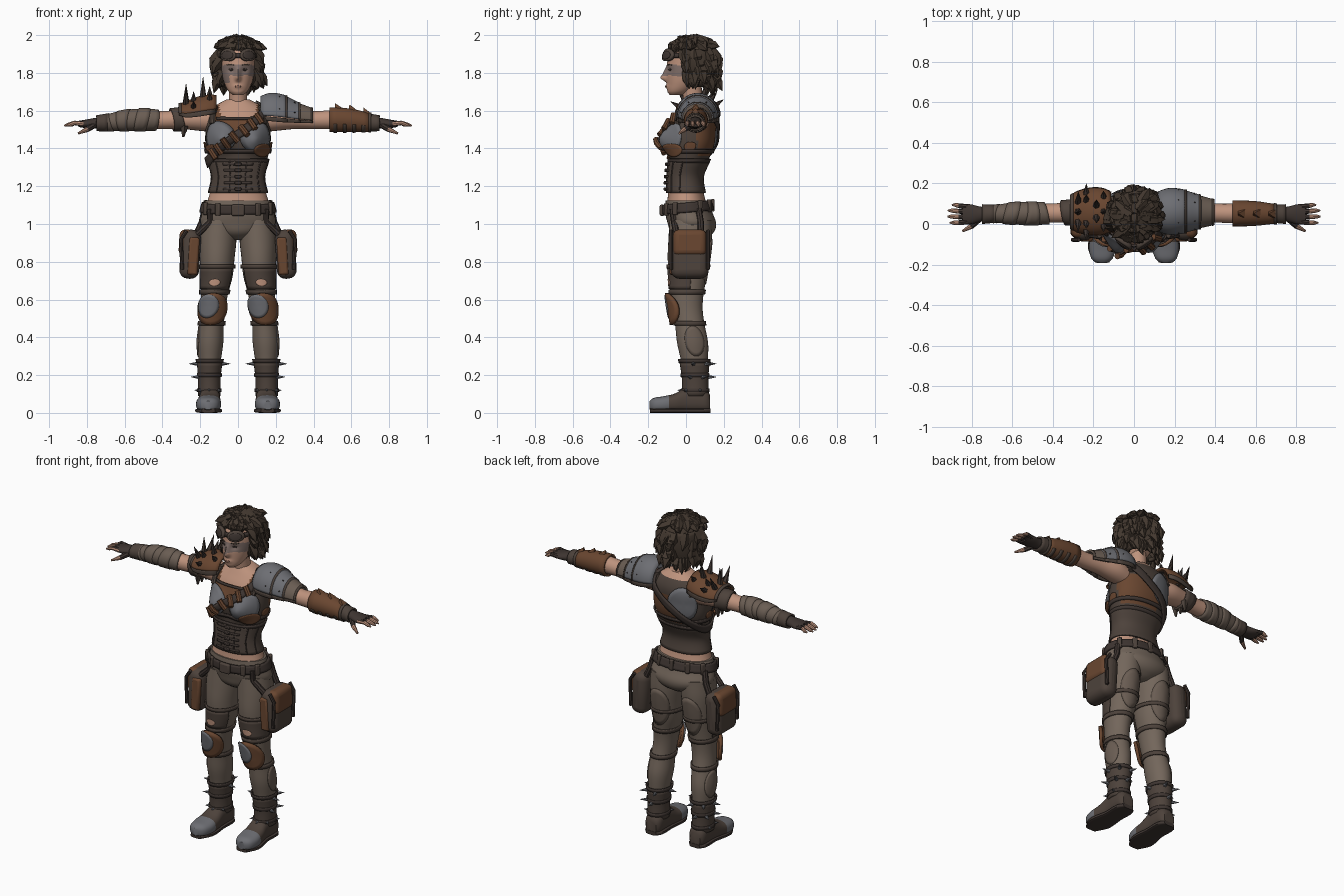
import bpy, bmesh, math, random
from mathutils import Vector

if "Cube" in bpy.data.objects:
    bpy.data.objects.remove(bpy.data.objects["Cube"])
random.seed(4)
PAL = dict(skin='be937d', pants='73665b', dark_leather='4d423b', rust_leather='694630', metal='6d6e73',
           hair='43382f', strap='3e3531', wrap='6a5d53', grime='82706a', lip_brown='8a6556')

def lin(c):
    c = int(c, 16) / 255
    return c / 12.92 if c < .04045 else ((c + .055) / 1.055) ** 2.4

MATS = {}
for k, h in PAL.items():
    MATS[k] = bpy.data.materials.new(k)
    MATS[k].diffuse_color = (lin(h[:2]), lin(h[2:4]), lin(h[4:]), 1)

def mk(name, V, F, mat, rule=None, thick=0, sharp=40):
    me = bpy.data.meshes.new(name)
    me.from_pydata([tuple(v) for v in V], [], F)
    bm = bmesh.new(); bm.from_mesh(me)
    bmesh.ops.recalc_face_normals(bm, faces=bm.faces)
    bm.to_mesh(me); bm.free()
    used = [mat]
    me.materials.append(MATS[mat])
    for p in me.polygons:
        m = rule(p.center) if rule else mat
        if m not in used:
            used.append(m); me.materials.append(MATS[m])
        p.material_index = used.index(m)
    me.shade_smooth(); me.set_sharp_from_angle(angle=math.radians(sharp))
    ob = bpy.data.objects.new(name, me)
    bpy.context.collection.objects.link(ob)
    if thick:
        md = ob.modifiers.new('thickness', 'SOLIDIFY'); md.thickness = thick; md.offset = 0
    return ob

def surf(secs, axis='z', e=1, s=1):
    """Smooth tube surface from sections (t, centre a, centre b, radius a, radius b)."""
    S = sorted(secs)
    n = len(S)
    def tan(i, k):
        a, b = S[max(i - 1, 0)], S[min(i + 1, n - 1)]
        return (b[k] - a[k]) / (b[0] - a[0])
    def f(a, t, o=0):
        tc = min(max(t, S[0][0]), S[-1][0])
        i = max(j for j in range(n - 1) if S[j][0] <= tc)
        h = S[i + 1][0] - S[i][0]; u = (tc - S[i][0]) / h
        ca, cb, ra, rb = [(2*u**3 - 3*u*u + 1) * S[i][k] + (3*u*u - 2*u**3) * S[i + 1][k]
                          + h * ((u**3 - 2*u*u + u) * tan(i, k) + (u**3 - u*u) * tan(i + 1, k)) for k in (1, 2, 3, 4)]
        c, d = math.cos(math.radians(a)), math.sin(math.radians(a))
        p = ca + (ra + o) * math.copysign(abs(c) ** e, c)
        q = cb + (rb + o) * math.copysign(abs(d) ** e, d)
        v = {'z': (p, q, t), 'x': (t, p, q), 'y': (p, t, q)}[axis]
        return Vector((v[0] * s, v[1], v[2]))
    return f

def sheet(name, f, t0, t1, mat, a0=0, a1=360, off=0, na=28, nt=10, thick=0, rule=None):
    full = a1 - a0 == 360
    w = na if full else na + 1
    V = [f(a0 + (a1 - a0) * i / na, t0 + (t1 - t0) * j / nt, off) for j in range(nt + 1) for i in range(w)]
    F = [(j*w + i, j*w + (i + 1) % w, (j + 1)*w + (i + 1) % w, (j + 1)*w + i) for j in range(nt) for i in range(na)]
    if full and not thick:
        F += [tuple(range(w)), tuple(nt * w + i for i in range(w))]
    return mk(name, V, F, mat, rule, thick)

def disc(name, f, ac, tc, ra, rt, mat, off=.006, thick=.006, n=24, rule=None):
    V = [f(ac, tc, off)]; F = []
    for k in range(1, 5):
        for i in range(n):
            th = 2 * math.pi * i / n
            V.append(f(ac + ra * k / 4 * math.cos(th), tc + rt * k / 4 * math.sin(th), off))
    for i in range(n):
        j = (i + 1) % n
        F.append((0, 1 + i, 1 + j))
        F += [(1 + k*n + i, 1 + k*n + j, 1 + (k + 1)*n + j, 1 + (k + 1)*n + i) for k in range(3)]
    return mk(name, V, F, mat, rule, thick)

def tubes(name, items, mat, n=8, rule=None):
    V, F = [], []
    for pts, rad in items:
        pts = [Vector(p) for p in pts]; b = len(V); m = len(pts)
        ref = (pts[-1] - pts[0]).orthogonal()
        for i, (p, r) in enumerate(zip(pts, rad)):
            d = (pts[min(i + 1, m - 1)] - pts[max(i - 1, 0)]).normalized()
            u = d.cross(ref).normalized(); v = d.cross(u)
            V += [p + r * (u * math.cos(2*math.pi*k/n) + v * math.sin(2*math.pi*k/n)) for k in range(n)]
        F += [(b + j*n + k, b + j*n + (k+1) % n, b + (j+1)*n + (k+1) % n, b + (j+1)*n + k) for j in range(m-1) for k in range(n)]
        F += [tuple(b + k for k in range(n)), tuple(b + (m-1)*n + k for k in range(n))]
    return mk(name, V, F, mat, rule)

def box(name, c, size, mat, bev=.01, rot=(0, 0, 0), seg=2):
    X, Y, Z = [d / 2 for d in size]
    V = [(x, y, z) for x in (-X, X) for y in (-Y, Y) for z in (-Z, Z)]
    ob = mk(name, V, [(0,1,3,2), (4,6,7,5), (0,4,5,1), (2,3,7,6), (0,2,6,4), (1,5,7,3)], mat)
    ob.location = c; ob.rotation_euler = rot
    md = ob.modifiers.new('round', 'BEVEL'); md.width = bev; md.segments = seg

def bell(d, w): return math.exp(-(d / w) ** 2)
def spike(f, a, t, base, length, off=0):
    p = f(a, t, off); d = (f(a, t, off + .05) - p).normalized()
    return ([p - d * .01, p + d * length], [base, .001])

# torso with bust
T0 = surf([(1.08,0,.005,.175,.11), (1.16,0,0,.15,.095), (1.25,0,-.005,.132,.088), (1.33,0,.015,.152,.1), (1.42,0,.035,.172,.115),
           (1.5,0,.04,.172,.118), (1.57,0,.05,.165,.11), (1.62,0,.055,.13,.085), (1.66,0,.05,.06,.055)], e=.92)
def T(a, t, o=0):
    p = T0(a, t, o)
    if math.sin(math.radians(a)) < 0:
        p.y -= .066 * sum(bell(p.x - c, .06) for c in (-.085, .085)) * bell(t - 1.445, .066)
    return p
def torso_rule(c):
    if c.z < 1.165: return 'skin'
    if c.z > 1.63 or (c.z > 1.562 and abs(c.x) < .095 and c.y < .05): return 'skin'
    if c.y < .02 and c.z > 1.44 and abs(c.x) < .13: return 'rust_leather'
    if c.y > .06 and 1.36 < c.z < 1.54 and c.x > -.06: return 'rust_leather'
    return 'dark_leather'
sheet('torso', T, 1.08, 1.66, 'dark_leather', na=56, nt=56, rule=torso_rule)
sheet('corset', T, 1.165, 1.335, 'dark_leather', off=.008, na=40, thick=.008)
for z in (1.335, 1.385):
    sheet('corset_band', T, z - .01, z + .01, 'strap', off=.008, na=40, nt=1, thick=.008)
tubes('corset_ribs', [([T(a, 1.17 + .16 * k / 4, .01) for k in range(5)], [.005] * 5) for a in range(-165, 0, 30)], 'strap', 6)
for i in range(5):
    z = 1.185 + i * .033
    box('corset_buckle', T(-90, z, .014), (.035, .02, .018), 'strap', .004)
    sheet('corset_lacing', T, z - .006, z + .006, 'strap', -118, -62, off=.012, na=8, nt=1, thick=.008)
sheet('neckline_trim', T, 1.553, 1.566, 'strap', -130, -50, off=.004, na=16, nt=1, thick=.008)
for s, n in ((1, 'left'), (-1, 'right')):
    disc(n + '_breastplate', T, -90 + s * 35, 1.458, 32, .086, 'metal')
    disc(n + '_rust_patch', T, -90 + s * 48, 1.395 - s * .005, 22, .035 if s > 0 else .02, 'rust_leather', .011)
    disc(n + '_side_patch', T, -90 + s * 86, 1.41, 12, .025, 'rust_leather')
    tubes(n + '_shoulder_strap', [([T(-90 + s * 48, 1.53, .006), T(-90 + s * 50, 1.57, .008), T(-90 + s * 56, 1.615, .008),
          T(90 - s * 56, 1.615, .008), T(90 - s * 46, 1.55, .008)], [.016] * 5)], 'dark_leather')
disc('back_plate', T, 118, 1.5, 30, .1, 'metal', .008)
band = lambda a, t, o=0: T(a, t + .15 * math.cos(math.radians(a)), o)
sheet('bandolier', band, 1.448, 1.5, 'strap', off=.016, na=56, nt=3, thick=.01)
tubes('cartridges', [([T(a + k * 5, 1.474 + .15 * math.cos(math.radians(a)) - k * .024, .024) for k in (-1, 0, 1)], [.016] * 3)
      for a in range(-134, -55, 13)], 'rust_leather')

# neck and head
sheet('neck', surf([(1.58,0,.05,.07,.06), (1.64,0,.04,.05,.052), (1.76,0,.025,.05,.055)]), 1.58, 1.76, 'skin', na=20)
H0 = surf([(1.682,0,-.055,.025,.03), (1.7,0,-.04,.048,.058), (1.74,0,-.015,.07,.085), (1.79,0,.01,.085,.112),
           (1.85,0,.025,.092,.125), (1.91,0,.03,.088,.12), (1.95,0,.035,.065,.09), (1.975,0,.035,.02,.03)])
def H(a, t, o=0):
    p = H0(a, t, o)
    if math.sin(math.radians(a)) < 0:
        p.y -= .03 * bell(p.x, .013) * bell(t - 1.773, .018) + .016 * bell(p.x, .012) * bell(t - 1.803, .025)
        p.y -= .008 * bell(p.x, .022) * bell(t - 1.728, .011)
        p.y += sum(.008 * bell(p.x - c, .018) for c in (-.037, .037)) * bell(t - 1.815, .014)
    return p
sheet('head', H, 1.682, 1.975, 'skin', na=72, nt=60, rule=lambda c: 'grime' if c.y < .01 and (
    1.79 < c.z + .25 * abs(abs(c.x) - .04) < 1.85 or c.x < -.045 and 1.745 < c.z < 1.8) else 'skin')
disc('lips', H, -90, 1.728, 13, .006, 'lip_brown', .002, .003)
for s, n in ((1, 'left'), (-1, 'right')):
    disc(n + '_eye', H, -90 + s * 25, 1.817, 8, .006, 'strap', .002, .003)
    disc(n + '_brow', H, -90 + s * 26, 1.842, 13, .004, 'hair', .002, .004)
    disc(n + '_goggle_rim', H, -90 + s * 28, 1.893, 23, .031, 'dark_leather', .02, .022)
    disc(n + '_goggle_lens', H, -90 + s * 28, 1.893, 16, .021, 'strap', .032, .006)
sheet('goggle_strap', H, 1.88, 1.905, 'strap', -180, 0, off=.014, na=30, nt=1, thick=.01)

# hair shell and spiky locks
HR = surf([(1.72,0,.075,.08,.05), (1.76,0,.062,.1,.08), (1.82,0,.05,.11,.106), (1.88,0,.04,.113,.118),
           (1.92,0,.036,.106,.116), (1.95,0,.035,.086,.098), (1.972,0,.035,.058,.066), (1.986,0,.035,.015,.018)])
sheet('hair_crown', HR, 1.922, 1.986, 'hair', na=36, nt=8)
sheet('hair_back', HR, 1.73, 1.925, 'hair', -32, 212, na=36, thick=.016)
locks = []
def lock(a, t, L, out, r, up=-1, side=.3):
    p = HR(a, t, -.012); o = HR(a, t, .1) - p; o.z = 0; o.normalize()
    d = (o * out + Vector((random.uniform(-side, side), .15, up))).normalized()
    locks.append(([p, p + d * L * .5 + o * .01, p + d * L], [r, r * .85, .001]))
U = random.uniform
for i in range(60): lock(U(-30, 210), U(1.77, 1.93), U(.06, .1), U(.25, .6), .03)
for i in range(13): lock(-152 + 124 * i / 12, 1.945, U(.04, .065), .75, .024)
for i in range(44): lock(U(0, 360), U(1.945, 1.984), U(.05, .085), 1, .026, U(-.55, -.2), .5)
for i in range(7): lock(U(200, 340), 1.975, .04, .8, .018, .35, .6)
for s in (-1, 1):
    for k in range(4): lock(90 - s * (98 + k * 9), 1.83 - k * .008, .12 - k * .012, .12, .022)
for i in range(11): lock(35 + i * 11, 1.77, U(.06, .1), U(0, .4), .024)
tubes('hair_locks', locks, 'hair', 5)

# pelvis and belt
P = surf([(.915,0,.03,.05,.06), (.95,0,.032,.14,.11), (1.0,0,.032,.198,.128), (1.06,0,.015,.19,.125), (1.13,0,.005,.172,.112)])
sheet('hips', P, .915, 1.125, 'pants', na=40, nt=16)
belt = lambda a, t, o=0: P(a, t + .012 * math.sin(math.radians(a)), o)
sheet('belt', belt, 1.062, 1.112, 'strap', off=.01, na=40, nt=4, thick=.012)
box('belt_buckle', belt(-90, 1.085, .016), (.07, .025, .06), 'dark_leather', .008)
for a in (-150, -122, -58, -30, 30, 60, 90, 120, 150):
    box('belt_loop', belt(a, 1.087, .014), (.02, .028, .066), 'dark_leather', .006, (0, 0, math.radians(a)))

for s, n in ((1, 'left'), (-1, 'right')):
    # leg
    L = surf([(1.02,.1,.025,.092,.112), (.92,.106,.022,.098,.115), (.82,.11,.015,.092,.112), (.72,.113,.01,.084,.1), (.63,.125,.005,.072,.088),
              (.55,.132,.008,.066,.08), (.47,.14,.02,.065,.078), (.37,.147,.035,.069,.082), (.27,.15,.045,.058,.07),
              (.18,.152,.048,.05,.06), (.08,.152,.05,.05,.062)], s=s)
    sheet(n + '_leg', L, .08, 1.02, 'pants', na=32, nt=48, rule=lambda c: 'dark_leather' if c.z < .28 else 'pants')
    sheet(n + '_thigh_patch', L, .655, .765, 'dark_leather', -150, 10, off=.003, nt=6, thick=.006)
    disc(n + '_tear', L, -85, .69, 20, .018, 'skin', .006, .004)
    disc(n + '_back_patch', L, 90, .8, 45, .12, 'wrap', .001)
    disc(n + '_calf_patch', L, 10, .38, 38, .08, 'wrap', .001)
    for z, w in ((.775, .01), (.64, .012), (.475, .012)):
        sheet(n + '_leg_strap', L, z - w, z + w, 'dark_leather', off=.005, nt=2, thick=.008)
    # knee pad
    disc(n + '_knee_pad', L, -86, .55, 58, .085, 'rust_leather', .02, .018)
    disc(n + '_knee_plate', L, -72 if s < 0 else -108, .565, 36, .062, 'metal', .029, .008)
    # boot
    sheet(n + '_boot_shaft', L, .09, .27, 'dark_leather', off=.005, nt=8, thick=.01)
    for z in (.12, .2, .275): sheet(n + '_boot_strap', L, z - .01, z + .01, 'strap', off=.011, nt=2, thick=.008)
    tubes(n + '_boot_spikes', [spike(L, a, z, .014, .045, .008) for z, aa in ((.19, (-20, 35, 90)), (.26, (-5, 50, 110, 185)))
          for a in aa] + [spike(L, a, .12, .012, .022, .012) for a in (-140, -90, -40, 20)], 'metal', 6)
    B = surf([(-.193,.158,.04,.025,.022), (-.175,.158,.042,.05,.036), (-.12,.156,.045,.066,.043), (-.06,.153,.052,.062,.05),
              (0,.15,.068,.055,.066), (.06,.15,.07,.055,.068), (.11,.15,.06,.05,.058), (.128,.15,.05,.035,.045)], 'y', .8, s)
    sheet(n + '_foot', B, -.193, .128, 'dark_leather', na=28, nt=28, rule=lambda c: 'strap' if c.z < .022 else 'metal' if c.y < -.085 else 'dark_leather')
    sheet(n + '_sole', surf([(-.19,.157,.012,.035,.012), (-.12,.156,.012,.071,.012), (0,.15,.012,.058,.012), (.1,.15,.012,.058,.012), (.13,.15,.012,.035,.012)],
          'y', .5, s), -.19, .13, 'strap', na=20, nt=14)
    # hip pouch
    tilt = (0, s * -.06, 0)
    box(n + '_pouch', (s * .253, .02, .84), (.105, .2, .26), 'dark_leather', .045, tilt, 4)
    box(n + '_pouch_flap', (s * .268, .02, .9), (.088, .176, .14), 'rust_leather', .03, tilt, 4)
    box(n + '_pouch_front', (s * .236, -.072, .83), (.055, .03, .2), 'rust_leather', .012, tilt)
    tubes(n + '_pouch_edge', [([(s * .296, y, .76), (s * .302, y, .92), (s * .272, y, .965)], [.01] * 3) for y in (-.078, .117)], 'strap')
    tubes(n + '_hanger', [([P(a if s > 0 else 180 - a, 1.08, .008), P(a - 4 if s > 0 else 184 - a, 1.01, .004), (s * .222, y, .94)], [.017] * 3)
          for a, y in ((-40, -.05), (25, .08))], 'strap')
    # arm
    A = surf([(.12,.06,1.545,.06,.06), (.2,.06,1.555,.068,.062), (.3,.058,1.555,.053,.052), (.4,.054,1.55,.047,.047), (.5,.052,1.552,.048,.05),
              (.6,.052,1.548,.045,.046), (.7,.05,1.537,.033,.034), (.76,.048,1.533,.038,.028), (.81,.048,1.53,.05,.022), (.845,.05,1.53,.046,.016)], 'x', 1, s)
    sheet(n + '_arm', A, .12, .845, 'skin', na=24, nt=44, rule=lambda c: 'strap' if abs(c.x) > .71 else 'skin')
    sheet(n + '_glove_cuff', A, .69, .75, 'dark_leather', off=.008, nt=3, thick=.01)
    fingers = [([(s * .82, y, 1.53), (s * .865, y2, 1.535), (s * (.9 + e), y2 * 1.05, 1.525), (s * (.918 + e), y2 * 1.05, 1.52)],
                [.014, .012, .01, .004]) for y, y2, e in ((.012, .006, -.01), (.037, .035, .002), (.061, .063, 0), (.084, .09, -.02))]
    fingers.append(([(s * .76, .03, 1.525), (s * .8, -.01, 1.5), (s * .845, -.035, 1.48)], [.018, .014, .006]))
    tubes(n + '_fingers', fingers, 'skin', 8, lambda c: 'strap' if abs(c.x) < .865 and c.y > 0 or abs(c.x) < .8 else 'skin')
    if s > 0:
        # leather bracer and layered metal shoulder
        sheet('bracer', A, .485, .7, 'rust_leather', off=.01, nt=6, thick=.012)
        for x in (.515, .565, .615, .665): sheet('bracer_band', A, x - .01, x + .01, 'dark_leather', 200, 330, off=.015, nt=1, thick=.008)
        sheet('bracer_cuff', A, .69, .705, 'dark_leather', off=.015, nt=1, thick=.008)
        tubes('bracer_fins', [([A(90, x, .006), A(90, x - .015, .036)], [.028, .001]) for x in (.53, .605, .68)], 'rust_leather', 4)
        G = surf([(.11,.062,1.575,.085,.088), (.17,.062,1.572,.105,.112), (.24,.062,1.565,.1,.11), (.32,.06,1.555,.08,.084), (.4,.058,1.548,.06,.062)], 'x')
        for x0, x1, o, m in ((.3, .395, -.003, 'wrap'), (.24, .33, .001, 'metal'), (.12, .26, .005, 'metal')):
            sheet('shoulder_plate', G, x0, x1, m, 0, 180, off=o, nt=6, thick=.01)
            sheet('shoulder_plate_rim', G, x1 - .01, x1, 'dark_leather', 0, 180, off=o + .004, nt=1, thick=.006)
            for a in (-12, 182): sheet('shoulder_plate_hem', G, x0, x1, 'dark_leather', a, a + 11, off=o, na=3, nt=4, thick=.01)
        tubes('shoulder_rivets', [spike(G, a, x, .008, .008, .006) for a in (20, 60, 120, 160) for x in (.22, .3)], 'strap', 6)
    else:
        # cloth wraps, arm band and spiked shoulder
        W = lambda a, t, o=0: A(a, t + .014 * math.cos(math.radians(a + t * 900)), o)
        for i in range(6): sheet('arm_wrap', W, .43 + i * .048, .488 + i * .048, 'wrap', off=.005 + .003 * (i % 2), nt=3, thick=.008)
        sheet('arm_band', W, .285, .35, 'dark_leather', off=.008, nt=3, thick=.01)
        tubes('arm_tassels', [([(-.285, y, 1.52), (-.29, y, 1.46)], [.022, .006]) for y in (.02, .06, .1)], 'dark_leather', 5)
        G = surf([(.1,.062,1.6,.085,.075), (.16,.062,1.59,.11,.088), (.22,.062,1.58,.11,.085), (.28,.06,1.575,.095,.065), (.315,.06,1.585,.075,.045)], 'x', 1, -1)
        sheet('spiked_shoulder', G, .115, .31, 'rust_leather', 8, 172, nt=10, thick=.014)
        sheet('spiked_shoulder_rim', G, .298, .314, 'dark_leather', 4, 176, off=.004, nt=2, thick=.01)
        for a in (-8, 172): sheet('spiked_shoulder_hem', G, .12, .31, 'dark_leather', a, a + 16, off=.002, na=4, nt=6, thick=.012)
        tubes('shoulder_spikes', [spike(G, a, x, .02, l) for x, l, aa in ((.15, .05, (50, 90, 130)), (.185, .11, (75, 105)),
              (.235, .06, (35, 60, 120, 150)), (.275, .1, (60, 90, 120))) for a in aa], 'strap', 6)

for m in bpy.data.materials:
    if m.users and not m.is_grease_pencil:
        m.use_nodes = True
        m.node_tree.nodes["Principled BSDF"].inputs["Base Color"].default_value = m.diffuse_color
